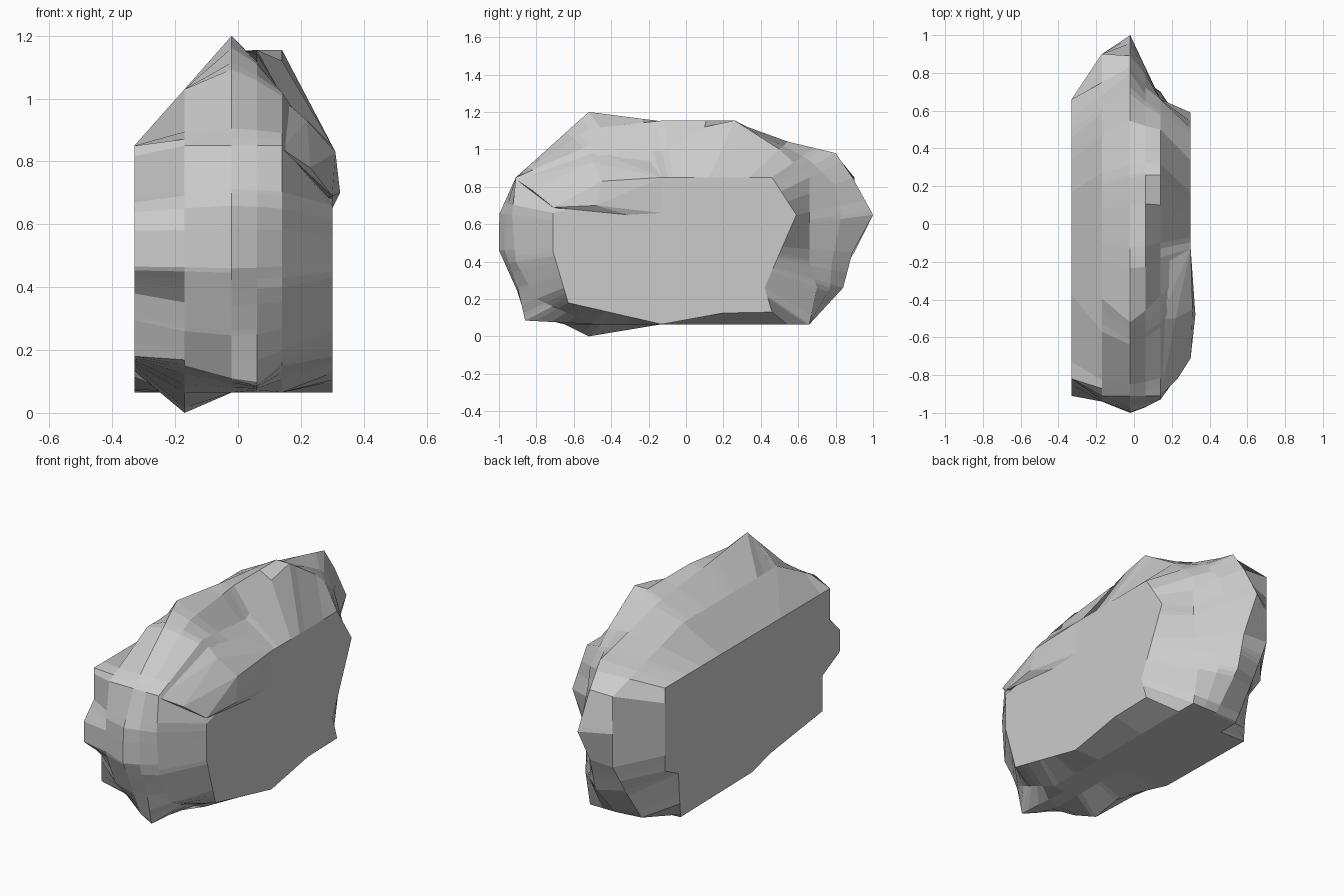
import bpy, bmesh, math

if "Cube" in bpy.data.objects:
    bpy.data.objects.remove(bpy.data.objects["Cube"])

CY, CZ = -0.02, 0.52  # shared centre for the side-on outlines


def add_object(name, bm):
    bmesh.ops.recalc_face_normals(bm, faces=bm.faces)
    mesh = bpy.data.meshes.new(name)
    bm.to_mesh(mesh)
    bm.free()
    ob = bpy.data.objects.new(name, mesh)
    bpy.context.collection.objects.link(ob)
    return ob


def angle(p):
    return math.atan2(p[1] - CZ, p[0] - CY) % math.tau


def radius(outline, a):
    # distance from the centre to the outline in direction a
    dy, dz = math.cos(a), math.sin(a)
    best = 0
    for (y0, z0), (y1, z1) in zip(outline, outline[1:] + outline[:1]):
        ey, ez = y1 - y0, z1 - z0
        det = dy * ez - dz * ey
        if abs(det) < 1e-9:
            continue
        py, pz = y0 - CY, z0 - CZ
        t = (py * ez - pz * ey) / det
        u = (py * dz - pz * dy) / det
        if t > 0 and -1e-6 <= u <= 1 + 1e-6:
            best = max(best, t)
    return best


# Outlines of the boulder in y, z, from the left face to the right face
left = [(-.82, .85), (-.82, .67), (-.91, .58), (-.91, .46), (-.75, .38),
        (-.75, .18), (-.29, .12), (-.12, .075), (.52, .065), (.54, .32),
        (.66, .38), (.66, .85)]
mid_left = [(-.91, .85), (-.57, 1.03), (.27, 1.03), (.9, .85),
            (.9, .45), (.78, .26), (.64, .065), (-.13, .065), (-.52, 0),
            (-.7, .09), (-.86, .26), (-.94, .45), (-.94, .65)]
middle = [(-.91, .85), (-.52, 1.2), (-.13, 1.15), (.26, 1.11), (.8, .98),
          (.89, .85), (1, .65), (.89, .45), (.84, .26), (.66, .065),
          (-.3, .065), (-.65, .065), (-.84, .11), (-.91, .26),
          (-1, .46), (-1, .65)]
foot = [(-.91, .85), (-.52, 1.11), (-.12, 1.155), (.26, 1.155), (.65, .95),
        (.79, .82), (.83, .65), (.78, .4), (.77, .26), (.66, .065),
        (-.5, .065), (-.86, .085), (-.9, .26), (-.97, .46), (-.97, .65)]
mid_right = [(-.91, .85), (-.52, 1.02), (-.13, .99), (.1, 1.12), (.26, 1.155),
             (.5, 1.0), (.66, .85), (.66, .4), (.7, .26),
             (.66, .065), (-.5, .065), (-.8, .2), (-.91, .4), (-.93, .65)]
right = [(-.71, .66), (-.45, .72), (-.13, .85), (.46, .85), (.59, .65),
         (.42, .26), (.46, .13), (.2, .125), (-.13, .065), (-.63, .18),
         (-.71, .45)]
stations = [(-.33, left), (-.17, mid_left), (-.02, middle), (.06, foot),
            (.14, mid_right), (.30, right)]

# Common directions so that every outline keeps its corners
angles = []
for a in sorted(angle(p) for _, o in stations for p in o):
    if not angles or a - angles[-1] > 0.012:
        angles.append(a)

# Faceted boulder body, lofted across x with flat side faces
bm = bmesh.new()
rings = []
for x, outline in stations:
    ring = []
    for a in angles:
        r = radius(outline, a)
        ring.append(bm.verts.new((x, CY + r * math.cos(a), CZ + r * math.sin(a))))
    rings.append(ring)
n = len(angles)
for r0, r1 in zip(rings, rings[1:]):
    for i in range(n):
        j = (i + 1) % n
        bm.faces.new((r0[i], r0[j], r1[j], r1[i]))
bm.faces.new(rings[0])
bm.faces.new(rings[-1])
add_object("boulder_body", bm)

# Low bulge on the upper front of the right side
bm = bmesh.new()
for p in [(.30, -.71, .69), (.30, -.31, .65), (.30, -.13, .66), (.30, -.13, .85),
          (.325, -.48, .7), (.31, -.45, .83), (.23, -.82, .78), (.14, -.91, .84),
          (.22, -.5, .93), (.14, -.5, 1.0), (.14, -.15, .97), (.2, -.5, .65)]:
    bm.verts.new(p)
bmesh.ops.convex_hull(bm, input=bm.verts)
bmesh.ops.delete(bm, geom=[v for v in bm.verts if not v.link_faces], context='VERTS')
add_object("side_bulge", bm)
